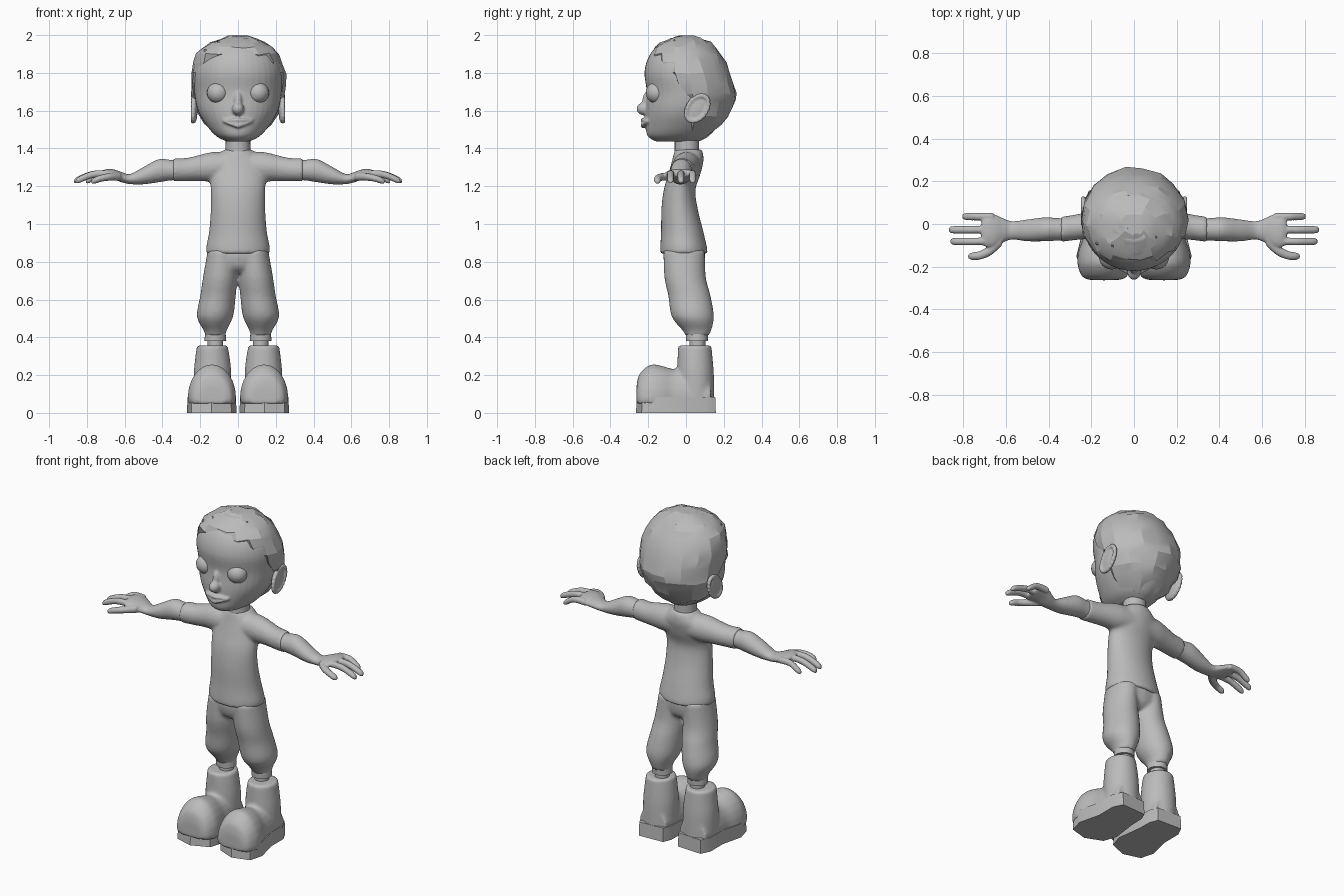
import bpy, bmesh, math, random
from mathutils import Vector, Matrix

random.seed(4)
if "Cube" in bpy.data.objects:
    bpy.data.objects.remove(bpy.data.objects["Cube"], do_unlink=True)

grey = bpy.data.materials.new("plain_grey")
grey.use_nodes = True
grey.diffuse_color = (0.5, 0.5, 0.5, 1)
grey.node_tree.nodes["Principled BSDF"].inputs["Base Color"].default_value = (0.5, 0.5, 0.5, 1)


def smooth_path(rows, steps):
    """Catmull-Rom interpolation of station rows."""
    rows = [Vector(r) for r in rows]
    out = []
    for i in range(len(rows) - 1):
        a, b, c, d = rows[max(i - 1, 0)], rows[i], rows[i + 1], rows[min(i + 2, len(rows) - 1)]
        for k in range(steps):
            t = k / steps
            out.append(0.5 * (2 * b + (c - a) * t + (2 * a - 5 * b + 4 * c - d) * t * t
                              + (3 * b - a - 3 * c + d) * t ** 3))
    return out + [rows[-1]]


def loft(bm, axis, rows, sides=24, steps=4, floor=None):
    """Capped elliptical loft; row = x, y, z, radius one, radius two."""
    u, v = {"x": ((0, 1, 0), (0, 0, 1)), "y": ((1, 0, 0), (0, 0, 1)),
            "z": ((1, 0, 0), (0, 1, 0))}[axis]
    u, v = Vector(u), Vector(v)
    rings = []
    for r in smooth_path(rows, steps):
        ring = []
        for k in range(sides):
            a = math.tau * k / sides
            p = Vector(r[:3]) + u * r[3] * math.cos(a) + v * r[4] * math.sin(a)
            if floor is not None:
                p.z = max(p.z, floor)
            ring.append(bm.verts.new(p))
        rings.append(ring)
    for lo, hi in zip(rings, rings[1:]):
        for k in range(sides):
            j = (k + 1) % sides
            bm.faces.new((lo[k], lo[j], hi[j], hi[k]))
    bm.faces.new(rings[0])
    bm.faces.new(rings[-1])
    return rings


def column(bm, rows, **kw):
    """Upright loft; row = z, front y, back y, half width."""
    return loft(bm, "z", [(0, (f + b) / 2, z, w, (b - f) / 2) for z, f, b, w in rows], **kw)


def ball(bm, centre, radii, tilt=0.0):
    m = Matrix.Translation(centre) @ Matrix.Rotation(tilt, 4, "X") @ Matrix.Diagonal((*radii, 1))
    bmesh.ops.create_uvsphere(bm, u_segments=24, v_segments=16, radius=1, matrix=m)


def finish(name, bm, voxel=0, iterations=3, mirror=True, angle=40):
    """Make the object, mirror it and melt its pieces into one skin."""
    bmesh.ops.recalc_face_normals(bm, faces=bm.faces)
    mesh = bpy.data.meshes.new(name)
    bm.to_mesh(mesh)
    bm.free()
    mesh.materials.append(grey)
    ob = bpy.data.objects.new(name, mesh)
    bpy.context.collection.objects.link(ob)
    bpy.ops.object.select_all(action="DESELECT")
    bpy.context.view_layer.objects.active = ob
    ob.select_set(True)
    bpy.ops.object.shade_smooth_by_angle(angle=math.radians(angle))
    if mirror:
        ob.modifiers.new("mirror", "MIRROR").use_mirror_merge = False
    if voxel:
        skin = ob.modifiers.new("skin", "REMESH")
        skin.mode, skin.voxel_size, skin.use_smooth_shade = "VOXEL", voxel, True
        soft = ob.modifiers.new("soften", "SMOOTH")
        soft.factor, soft.iterations = 0.5, iterations
    return ob


# Head with nose and lips
bm = bmesh.new()
column(bm, [(1.437, -.16, .07, .06), (1.465, -.203, .12, .115), (1.52, -.213, .17, .165),
            (1.6, -.215, .215, .212), (1.7, -.208, .24, .232), (1.8, -.22, .22, .237),
            (1.88, -.2, .18, .213), (1.94, -.155, .13, .16), (1.985, -.08, .06, .08)], sides=40)
ball(bm, (0, -.222, 1.61), (.032, .04, .034))
ball(bm, (0, -.206, 1.645), (.022, .026, .055))
for z, thick, rise in ((1.55, .012, .0), (1.52, .014, .02)):
    loft(bm, "x", [(x, -.226 + 5 * x * x, z + rise * abs(x) / .08, .014, thick * (1.05 - abs(x) / .085))
                   for x in (-.08, -.05, -.02, .0, .02, .05, .08)], sides=12)
finish("head", bm, voxel=.007, iterations=2, mirror=False)

# Eyes
bm = bmesh.new()
ball(bm, (.105, -.155, 1.695), (.059, .058, .057))
finish("eyes", bm)

# Ears: dished disc with a raised rim
bm = bmesh.new()
ball(bm, (.23, .055, 1.61), (.016, .055, .078), -.3)
rim = []
for k in range(20):
    a = math.tau * k / 20
    rim.append(Vector((.238, .06 + .055 * math.cos(a) + .022 * math.sin(a), 1.612 + .068 * math.sin(a))))
for p in rim:
    ball(bm, p, (.013, .013, .013))
finish("ears", bm, voxel=.006, iterations=3)

# Hair: faceted cap, its front edge pulled back along the hairline
bm = bmesh.new()
rings = column(bm, [(1.455, -.05, .1, .08), (1.53, -.1, .19, .175), (1.62, -.15, .245, .228),
                    (1.69, -.2, .267, .245), (1.8, -.2, .237, .25), (1.9, -.198, .187, .217),
                    (1.96, -.135, .13, .15), (1.995, -.05, .05, .06)], sides=18, steps=2)
for v in bm.verts:
    v.co += Vector([random.uniform(-.006, .006) for _ in range(3)])
    v.co.z = min(v.co.z, 1.997)
    v.co.y = max(v.co.y, .03 if v.co.z < 1.66 else .03 - .85 * (v.co.z - 1.66))
for spot, lean in (((-.17, -.09, 1.915), -.9), ((-.03, -.02, 1.985), .2),
                   ((.1, -.06, 1.965), .5), ((-.1, -.1, 1.955), -.5)):
    bmesh.ops.create_cone(bm, segments=5, radius1=.022, radius2=.002, depth=.025, cap_ends=True,
                          matrix=Matrix.Translation(spot) @ Matrix.Rotation(lean, 4, "Y"))
finish("hair", bm, mirror=False, angle=18)

# Neck
bm = bmesh.new()
column(bm, [(1.3, -.06, .075, .068), (1.38, -.06, .07, .066), (1.5, -.06, .07, .065)])
finish("neck", bm, mirror=False)

# Shirt body and short sleeves
bm = bmesh.new()
column(bm, [(.842, -.136, .115, .168), (.88, -.136, .11, .168), (.96, -.132, .092, .153),
            (1.08, -.13, .062, .144), (1.18, -.118, .05, .144), (1.26, -.095, .075, .15),
            (1.33, -.075, .092, .14), (1.375, -.064, .09, .095), (1.395, -.056, .082, .07)], sides=36)
loft(bm, "x", [(.06, .005, 1.305, .075, .078), (.14, .0, 1.302, .072, .078), (.2, -.005, 1.297, .065, .07),
               (.27, -.015, 1.288, .06, .062), (.342, -.025, 1.287, .059, .062)])
finish("shirt", bm, voxel=.01, iterations=4)

# Forearms, hands and fingers
bm = bmesh.new()
loft(bm, "x", [(.3, -.025, 1.285, .05, .052), (.36, -.025, 1.285, .053, .055), (.42, -.025, 1.282, .056, .061),
               (.5, -.03, 1.256, .051, .046), (.57, -.03, 1.238, .043, .027), (.61, -.03, 1.246, .056, .027),
               (.65, -.032, 1.26, .076, .027), (.69, -.03, 1.268, .08, .024), (.715, -.03, 1.268, .065, .016)])
for y, tip in ((.035, .805), (-.027, .868), (-.082, .86)):
    n = tip - .66
    loft(bm, "x", [(.66, y, 1.265, .018, .019), (.66 + n * .5, y, 1.264, .0185, .019),
                   (tip - .018, y, 1.234, .0175, .018), (tip, y, 1.224, .009, .009)], sides=12)
loft(bm, "x", [(.62, -.075, 1.25, .028, .022), (.67, -.12, 1.25, .027, .021), (.72, -.146, 1.243, .021, .019),
               (.76, -.151, 1.23, .018, .018), (.778, -.151, 1.224, .009, .009)], sides=12)
finish("forearms_and_hands", bm, voxel=.006, iterations=3)

# Trousers: hips and baggy legs
bm = bmesh.new()
column(bm, [(.87, -.12, .1, .155), (.82, -.12, .1, .165), (.77, -.105, .09, .15), (.74, -.07, .06, .1)])
loft(bm, "z", [(.083, -.01, .86, .078, .11), (.094, -.005, .72, .091, .11), (.106, .018, .62, .094, .112),
               (.122, .036, .51, .096, .112), (.121, .058, .435, .06, .075), (.12, .058, .41, .057, .062)])
finish("trousers", bm, voxel=.01, iterations=4)

# Cuffs and ankles
bm = bmesh.new()
loft(bm, "z", [(.12, .058, .425, .054, .06), (.12, .058, .38, .058, .057)], steps=1)
finish("cuffs", bm)
bm = bmesh.new()
loft(bm, "z", [(.12, .06, .4, .041, .042), (.12, .06, .33, .041, .042)], steps=1)
finish("ankles", bm)

# Boots: shaft and bulbous toe
bm = bmesh.new()
loft(bm, "z", [(.135, .053, .05, .098, .098), (.135, .05, .2, .1, .098), (.135, .048, .29, .092, .093),
               (.136, .047, .335, .085, .09), (.136, .047, .357, .083, .088)])
loft(bm, "y", [(.138, -.262, .08, .07, .06), (.138, -.247, .08, .105, .125), (.138, -.19, .08, .127, .175),
               (.138, -.13, .08, .122, .17), (.136, -.07, .08, .105, .153), (.135, .0, .08, .1, .15),
               (.135, .13, .08, .09, .1)], floor=.05)
finish("boots", bm, voxel=.01, iterations=5)

# Angular soles
bm = bmesh.new()
outline = [(.05, .15), (.21, .158), (.238, .1), (.238, -.02), (.27, -.15), (.247, -.235),
           (.14, -.265), (.035, -.222), (.008, -.14), (.028, .02), (.03, .1)]
bottom = bm.faces.new([bm.verts.new((x, y, 0)) for x, y in outline])
top = bmesh.ops.extrude_face_region(bm, geom=[bottom])["geom"]
for v in (g for g in top if isinstance(g, bmesh.types.BMVert)):
    v.co = (.138 + (v.co.x - .138) * .98, v.co.y * .98, .083)
finish("soles", bm, angle=30)
